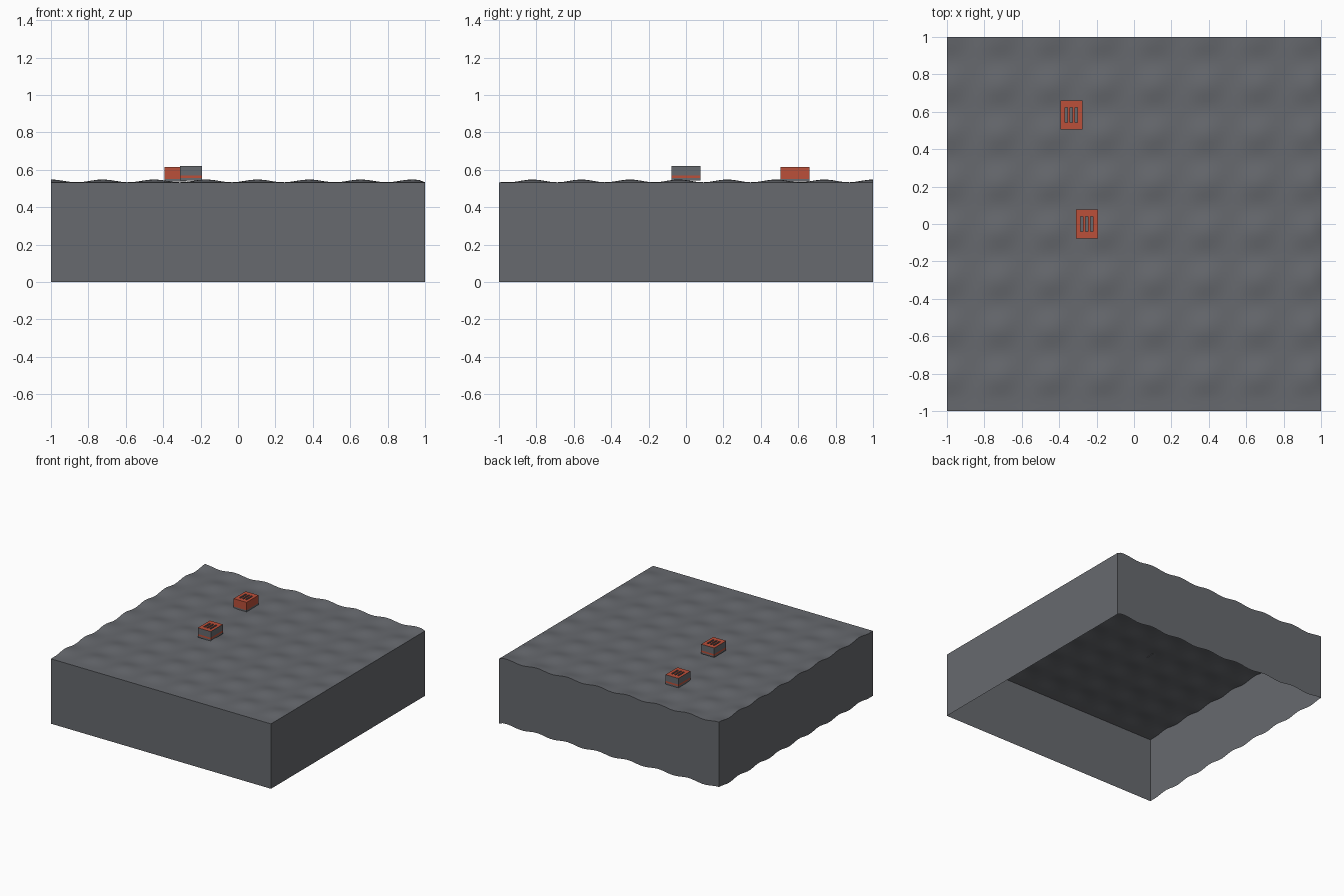
import bpy, bmesh, math
from mathutils import Vector, Matrix

cube = bpy.data.objects.get("Cube")
if cube:
    bpy.data.objects.remove(cube, do_unlink=True)


def material(name, rgb):
    m = bpy.data.materials.new(name)
    m.use_nodes = True
    m.diffuse_color = (*rgb, 1)
    m.node_tree.nodes["Principled BSDF"].inputs["Base Color"].default_value = (*rgb, 1)
    return m


GREY = material("slate grey", (0.135, 0.142, 0.157))
RED = material("brick red", (0.5, 0.08, 0.042))


def finish(bm, name, mats):
    mesh = bpy.data.meshes.new(name)
    bm.to_mesh(mesh)
    bm.free()
    obj = bpy.data.objects.new(name, mesh)
    for m in mats:
        mesh.materials.append(m)
    bpy.context.collection.objects.link(obj)
    return obj


# Rippled slab: wavy top with flat right and front rims, walls hanging below, open underneath
HEIGHT, RIPPLE, CELLS = 0.533, 0.015, 64


def ripple(x, y):
    if x > 0.999 or y < -0.999:
        return 0
    fx = 0.5 + 0.5 * math.cos(math.tau * (x + 1) / 0.276)
    fy = 0.5 + 0.5 * math.cos(math.tau * (y - 1) / 0.26)
    return RIPPLE * fx * fy


bm = bmesh.new()
bmesh.ops.create_grid(bm, x_segments=CELLS, y_segments=CELLS, size=1)
for v in bm.verts:
    v.co.z = HEIGHT + ripple(v.co.x, v.co.y)
for f in bm.faces:
    f.smooth = True
rim = [e for e in bm.edges if e.is_boundary]
walls = bmesh.ops.extrude_edge_only(bm, edges=rim)["geom"]
for item in walls:
    if isinstance(item, bmesh.types.BMVert):
        item.co.z -= HEIGHT
bmesh.ops.recalc_face_normals(bm, faces=bm.faces[:])
for f in bm.faces:
    f.smooth = abs(f.normal.z) > 0.5
for e in bm.edges:
    if len(e.link_faces) == 2 and e.calc_face_angle() > 0.6:
        e.smooth = False
finish(bm, "rippled_slab", [GREY])


# Roof vents: small boxes with three slots sunk into a red lid
def vent(name, x, y, bottom, top, is_grey_side):
    bm = bmesh.new()
    size = Vector((0.118, 0.156, top - bottom))
    centre = Vector((x, y, (bottom + top) / 2))
    bmesh.ops.create_cube(bm, size=1, matrix=Matrix.Translation(centre) @ Matrix.Diagonal((*size, 1)))

    def cut(point, axis):
        bmesh.ops.bisect_plane(bm, geom=bm.verts[:] + bm.edges[:] + bm.faces[:],
                               plane_co=point, plane_no=axis)

    slots = [x + i * 0.027 for i in (-1, 0, 1)]
    for s in slots:
        for side in (-1, 1):
            cut((s + side * 0.007, y, 0), (1, 0, 0))
    for side in (-1, 1):
        cut((x, y + side * 0.04, 0), (0, 1, 0))
    for z in (bottom + 0.013, bottom + 0.027):
        cut((x, y, z), (0, 0, 1))

    bm.normal_update()
    sunk = []
    for f in bm.faces:
        c = f.calc_center_median()
        if f.normal.z > 0.5:
            is_slot = abs(c.y - y) < 0.04 and any(abs(c.x - s) < 0.006 for s in slots)
            f.material_index = 0 if is_slot else 1
            if is_slot:
                sunk.append(f)
        else:
            f.material_index = 0 if is_grey_side(f.normal, c.z - bottom) else 1
    bmesh.ops.inset_individual(bm, faces=sunk, thickness=0, depth=-0.02)
    finish(bm, name, [GREY, RED])


# Middle vent has grey sides with a red band, rear vent has red front and left sides
vent("middle_vent", -0.252, 0, 0.542, 0.62,
     lambda n, h: h < 0.013 or h > 0.027)
vent("rear_vent", -0.335, 0.583, 0.537, 0.615,
     lambda n, h: h < 0.013 or (h > 0.027 and (n.y > 0.5 or n.x < -0.5)))
